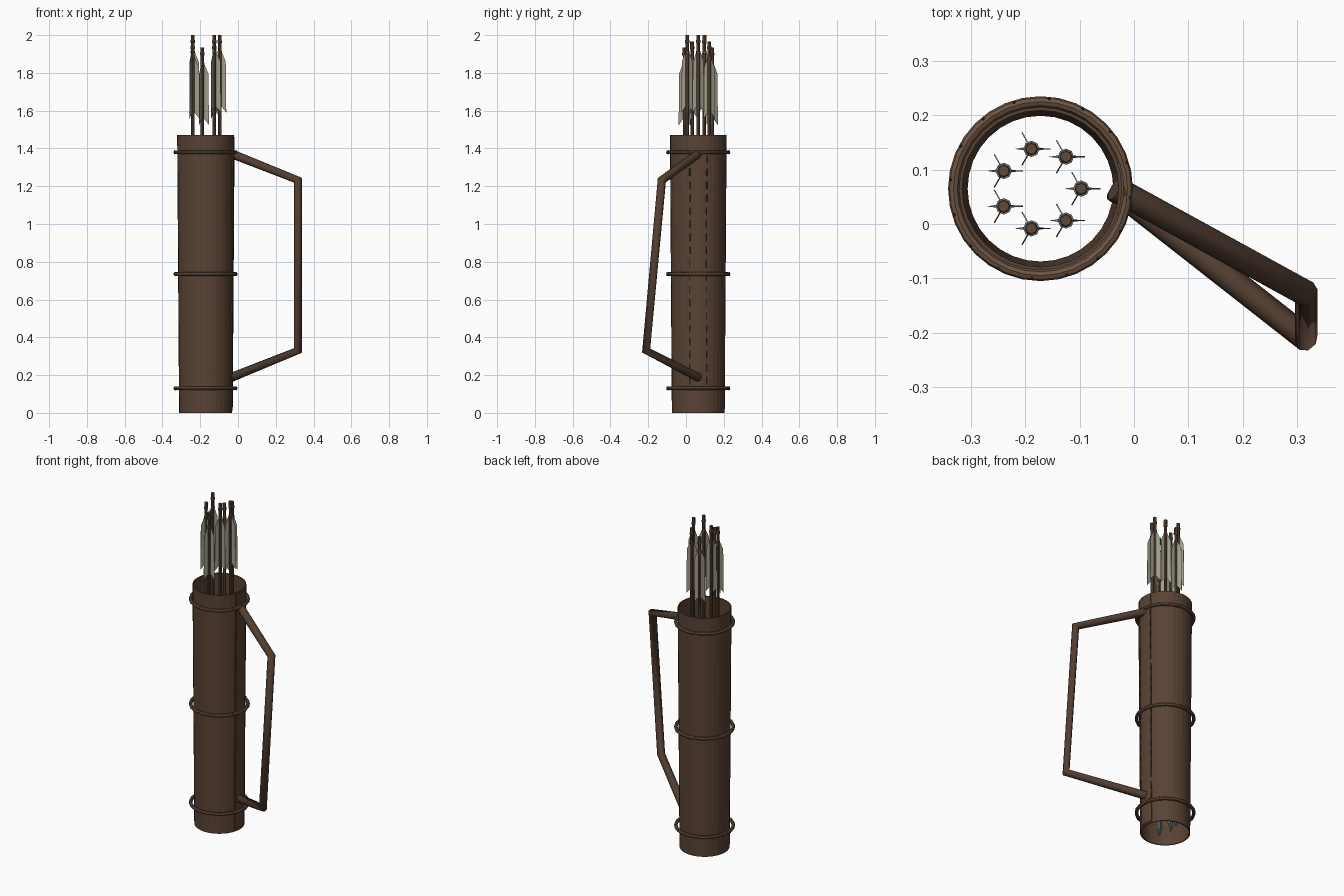
import bpy, bmesh, math
from mathutils import Vector

cube = bpy.data.objects.get("Cube")
if cube:
    bpy.data.objects.remove(cube, do_unlink=True)

CX, CY = -0.172, 0.065
AXIS = Vector((CX, CY, 0))
BOTTOM_R, TOP_R, HEIGHT = 0.14, 0.15, 1.47


def material(name, rgb, rough=0.8):
    m = bpy.data.materials.new(name)
    m.use_nodes = True
    m.diffuse_color = (*rgb, 1)
    bsdf = m.node_tree.nodes["Principled BSDF"]
    bsdf.inputs["Base Color"].default_value = (*rgb, 1)
    bsdf.inputs["Roughness"].default_value = rough
    return m


leather = material("leather", (0.10, 0.056, 0.034))
strap_leather = material("strap_leather", (0.085, 0.047, 0.03))
trim = material("trim", (0.15, 0.088, 0.055))
thread = material("thread", (0.06, 0.035, 0.022))
wood = material("wood", (0.12, 0.068, 0.04))
feather = material("feather", (0.36, 0.34, 0.26))
iron = material("iron", (0.16, 0.16, 0.15), 0.5)


def finish(name, bm, mat, location=(0, 0, 0)):
    bmesh.ops.recalc_face_normals(bm, faces=bm.faces)
    mesh = bpy.data.meshes.new(name)
    bm.to_mesh(mesh)
    bm.free()
    mesh.materials.append(mat)
    ob = bpy.data.objects.new(name, mesh)
    ob.location = location
    bpy.context.collection.objects.link(ob)
    return ob


def lathe(bm, profile, sides, closed=False):
    """Spin a (radius, height) profile around z."""
    rings = []
    for r, z in profile:
        rings.append([bm.verts.new((r * math.cos(math.tau * k / sides),
                                    r * math.sin(math.tau * k / sides), z))
                      for k in range(sides)])
    pairs = list(zip(rings, rings[1:]))
    if closed:
        pairs.append((rings[-1], rings[0]))
    else:
        bm.faces.new(rings[0])
        bm.faces.new(rings[-1])
    for a, b in pairs:
        for k in range(sides):
            n = (k + 1) % sides
            bm.faces.new((a[k], a[n], b[n], b[k]))


def polar(r, angle, z):
    return Vector((r * math.cos(angle), r * math.sin(angle), z))


def body_radius(z):
    return BOTTOM_R + (TOP_R - BOTTOM_R) * z / HEIGHT


# Open tapered tube
bm = bmesh.new()
wall = 0.006
lathe(bm, [(BOTTOM_R, 0), (TOP_R, HEIGHT), (TOP_R - wall, HEIGHT),
           (BOTTOM_R - wall, 0)], 32, closed=True)
finish("quiver_body", bm, leather, AXIS)

# Raised seam strip on the strap side
half = math.radians(18)
bm = bmesh.new()
columns = []
for k in range(5):
    a = -half + half * k / 2
    columns.append([bm.verts.new(polar(body_radius(z) + d, a, z))
                    for z, d in ((0.01, 0.004), (1.46, 0.004),
                                 (1.46, -0.003), (0.01, -0.003))])
for a, b in zip(columns, columns[1:]):
    for j in range(4):
        n = (j + 1) % 4
        bm.faces.new((a[j], a[n], b[n], b[j]))
bm.faces.new(columns[0])
bm.faces.new(columns[-1])
finish("seam_strip", bm, leather, AXIS)

# Stitches down both edges of the seam
bm = bmesh.new()
for side in (-1, 1):
    for i in range(18):
        z = 0.17 + i * 0.069
        made = bmesh.ops.create_cone(bm, cap_ends=True, segments=6,
                                     radius1=0.003, radius2=0.003, depth=0.04)
        bmesh.ops.translate(bm, verts=made["verts"],
                            vec=polar(body_radius(z) + 0.004, side * half * 0.95, z))
finish("seam_stitches", bm, thread, AXIS)

# Three hoops, each with a row of small studs
for name, z in (("lower", 0.13), ("middle", 0.735), ("upper", 1.38)):
    bpy.ops.mesh.primitive_torus_add(location=(CX, CY, z), major_segments=32,
                                     minor_segments=8, major_radius=0.16,
                                     minor_radius=0.01)
    hoop = bpy.context.object
    hoop.name = name + "_hoop"
    hoop.data.materials.append(trim)
    bm = bmesh.new()
    for i in range(32):
        made = bmesh.ops.create_icosphere(bm, subdivisions=1, radius=0.003)
        height = 0.008 if i % 2 else -0.008
        bmesh.ops.translate(bm, verts=made["verts"],
                            vec=polar(0.166, math.tau * (i + 0.5) / 32, height))
    finish(name + "_hoop_studs", bm, thread, (CX, CY, z))

# Carrying strap
curve = bpy.data.curves.new("shoulder_strap", "CURVE")
curve.dimensions = "3D"
curve.bevel_depth = 0.024
curve.bevel_resolution = 2
curve.use_fill_caps = True
path = [(-0.035, 0.065, 1.372), (0.317, -0.128, 1.232),
        (0.317, -0.211, 0.33), (-0.035, 0.065, 0.188)]
spline = curve.splines.new("POLY")
spline.points.add(len(path) - 1)
for point, co in zip(spline.points, path):
    point.co = (*co, 1)
curve.materials.append(strap_leather)
bpy.context.collection.objects.link(bpy.data.objects.new("shoulder_strap", curve))


# Arrow pieces, with each nock at local z = 0
LENGTH = 1.85


def shaft(bm):
    lathe(bm, [(0.009, -LENGTH), (0.009, -0.1), (0.011, -0.095),
               (0.011, -0.085), (0.009, -0.08), (0.009, -0.045),
               (0.012, -0.04), (0.012, -0.03), (0.01, -0.025), (0.01, 0)], 8)


def vanes(bm):
    outline = [(0.007, -0.08), (0.032, -0.14), (0.035, -0.41), (0.007, -0.375)]
    for k in range(3):
        a = math.tau * k / 3
        side = Vector((-math.sin(a), math.cos(a), 0)) * 0.0012
        front = [bm.verts.new(polar(r, a, z) + side) for r, z in outline]
        back = [bm.verts.new(polar(r, a, z) - side) for r, z in outline]
        bm.faces.new(front)
        bm.faces.new(back)
        for j in range(4):
            n = (j + 1) % 4
            bm.faces.new((front[j], front[n], back[n], back[j]))


def head(bm):
    lathe(bm, [(0.015, 0.03 - LENGTH), (0.015, -LENGTH), (0.002, -LENGTH - 0.07)], 8)
    # Flat two-edged blade
    made = bmesh.ops.create_cone(bm, cap_ends=True, segments=4, radius1=0.002,
                                 radius2=0.031, depth=0.07)
    for v in made["verts"]:
        v.co.y *= 0.15
        v.co.z -= LENGTH + 0.035


for i in range(7):
    spot = AXIS + polar(0.075, math.tau * i / 7, 2 - 0.0325 * (i % 3))
    for part, build, mat in (("shaft", shaft, wood), ("fletching", vanes, feather),
                             ("head", head, iron)):
        bm = bmesh.new()
        build(bm)
        finish(f"arrow_{part}_{i + 1}", bm, mat, spot)
